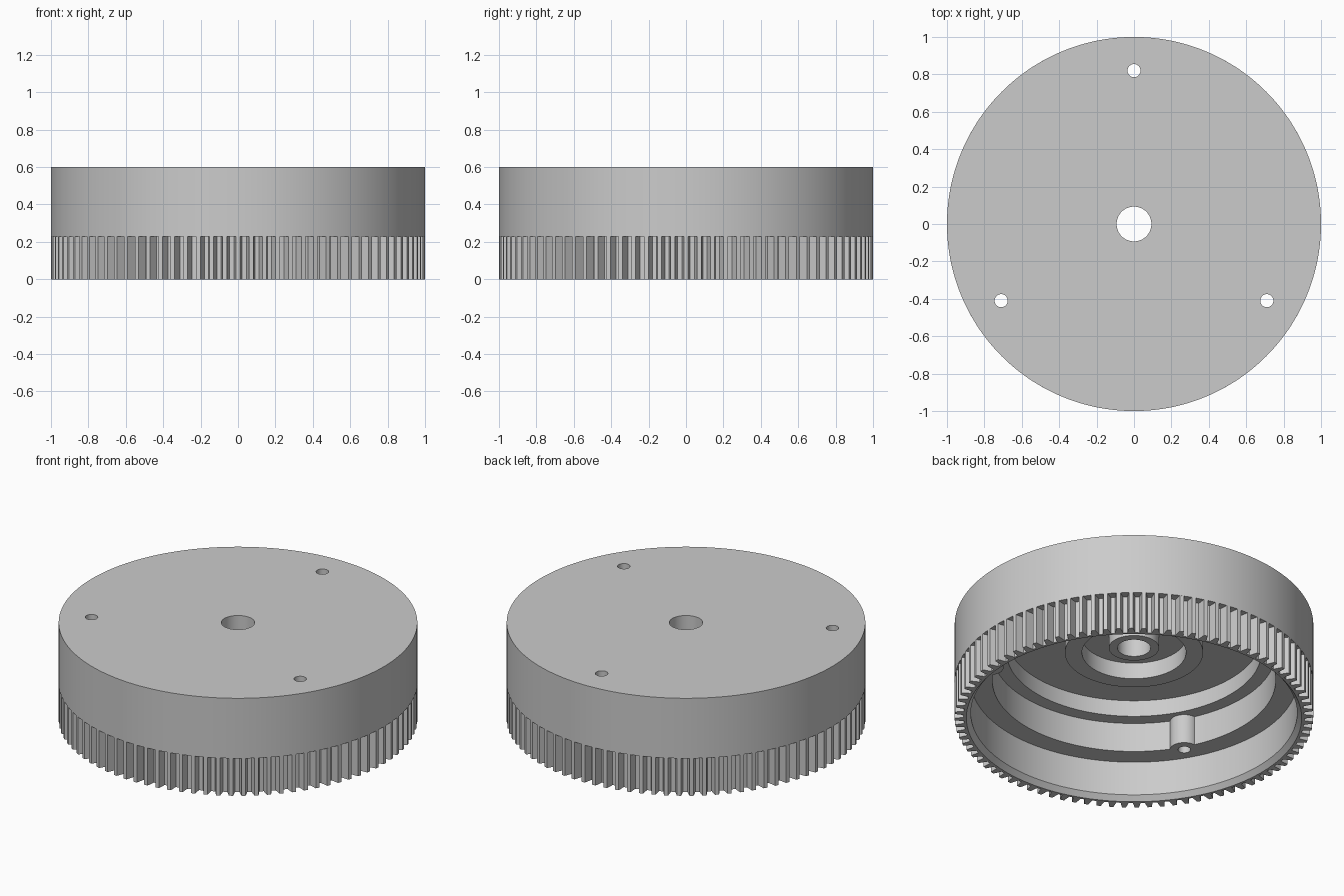
import bpy, bmesh, math
from mathutils import Matrix, Vector

if "Cube" in bpy.data.objects:
    bpy.data.objects.remove(bpy.data.objects["Cube"])

grey = bpy.data.materials.new("plain_grey")
grey.use_nodes = True
grey.diffuse_color = (0.6, 0.6, 0.6, 1)
grey.node_tree.nodes["Principled BSDF"].inputs["Base Color"].default_value = (0.6, 0.6, 0.6, 1)

TEETH = 88
SEGMENTS = 176
TOOTH_TOP = 0.23


def make_object(name, bm):
    bmesh.ops.recalc_face_normals(bm, faces=bm.faces)
    mesh = bpy.data.meshes.new(name)
    bm.to_mesh(mesh)
    bm.free()
    mesh.materials.append(grey)
    obj = bpy.data.objects.new(name, mesh)
    bpy.context.collection.objects.link(obj)
    return obj


def lathe(name, profile):
    """Revolve a closed (radius, height) outline around z."""
    bm = bmesh.new()
    verts = [bm.verts.new((r, 0, z)) for r, z in profile]
    edges = [bm.edges.new((verts[i - 1], verts[i])) for i in range(len(verts))]
    bmesh.ops.spin(bm, geom=verts + edges, cent=(0, 0, 0), axis=(0, 0, 1),
                   angle=math.tau, steps=SEGMENTS, use_merge=True)
    bmesh.ops.remove_doubles(bm, verts=bm.verts, dist=1e-5)
    return make_object(name, bm)


def three_cylinders(name, radius, bottom, top):
    """Three upright cylinders on the screw circle."""
    bm = bmesh.new()
    for k in range(3):
        angle = math.radians(90 + 120 * k)
        place = Vector((0.82 * math.cos(angle), 0.82 * math.sin(angle), (bottom + top) / 2))
        bmesh.ops.create_cone(bm, cap_ends=True, segments=32, radius1=radius, radius2=radius,
                              depth=top - bottom, matrix=Matrix.Translation(place))
    return make_object(name, bm)


def apply_boolean(target, tool, operation):
    mod = target.modifiers.new(operation, 'BOOLEAN')
    mod.object, mod.operation, mod.solver = tool, operation, 'EXACT'
    bpy.context.view_layer.objects.active = target
    bpy.ops.object.modifier_apply(modifier=mod.name)
    bpy.data.objects.remove(tool)


# Hollow drum: outer wall, flat top, stepped underside and centre hub
body = lathe("drum_body", [
    (0.95, 0), (0.95, TOOTH_TOP), (1, TOOTH_TOP), (1, 0.6),     # outside
    (0.093, 0.6), (0.093, 0.45), (0.14, 0.45), (0.14, 0.52),    # bore and hub
    (0.29, 0.52), (0.29, 0.42), (0.385, 0.42), (0.385, 0.52),   # raised collar
    (0.71, 0.52), (0.71, 0.42), (0.79, 0.42), (0.79, 0.24),     # inner steps
    (0.91, 0.24), (0.91, 0.03), (0.935, 0)])                    # mouth and chamfer

# Screw bosses joined to the ledge, then drilled through
apply_boolean(body, three_cylinders("screw_bosses", 0.08, 0.24, 0.46), 'UNION')
apply_boolean(body, three_cylinders("screw_drills", 0.035, 0.1, 0.7), 'DIFFERENCE')

# Tapered teeth around the lower rim
bm = bmesh.new()
pitch = math.tau / TEETH
outline = [(0.945, -0.34), (0.975, -0.24), (1, -0.16), (1, 0.16), (0.975, 0.24), (0.945, 0.34)]
for i in range(TEETH):
    points = [(r * math.cos((i + t) * pitch), r * math.sin((i + t) * pitch)) for r, t in outline]
    face = bm.faces.new([bm.verts.new((x, y, 0)) for x, y in points])
    top = bmesh.ops.extrude_face_region(bm, geom=[face], use_keep_orig=True)["geom"]
    bmesh.ops.translate(bm, vec=(0, 0, TOOTH_TOP),
                        verts=[v for v in top if isinstance(v, bmesh.types.BMVert)])
teeth = make_object("rim_teeth", bm)

# Smooth round walls, crisp edges
for obj in (body, teeth):
    bpy.ops.object.select_all(action='DESELECT')
    obj.select_set(True)
    bpy.context.view_layer.objects.active = obj
    bpy.ops.object.shade_smooth_by_angle(angle=math.radians(25))
